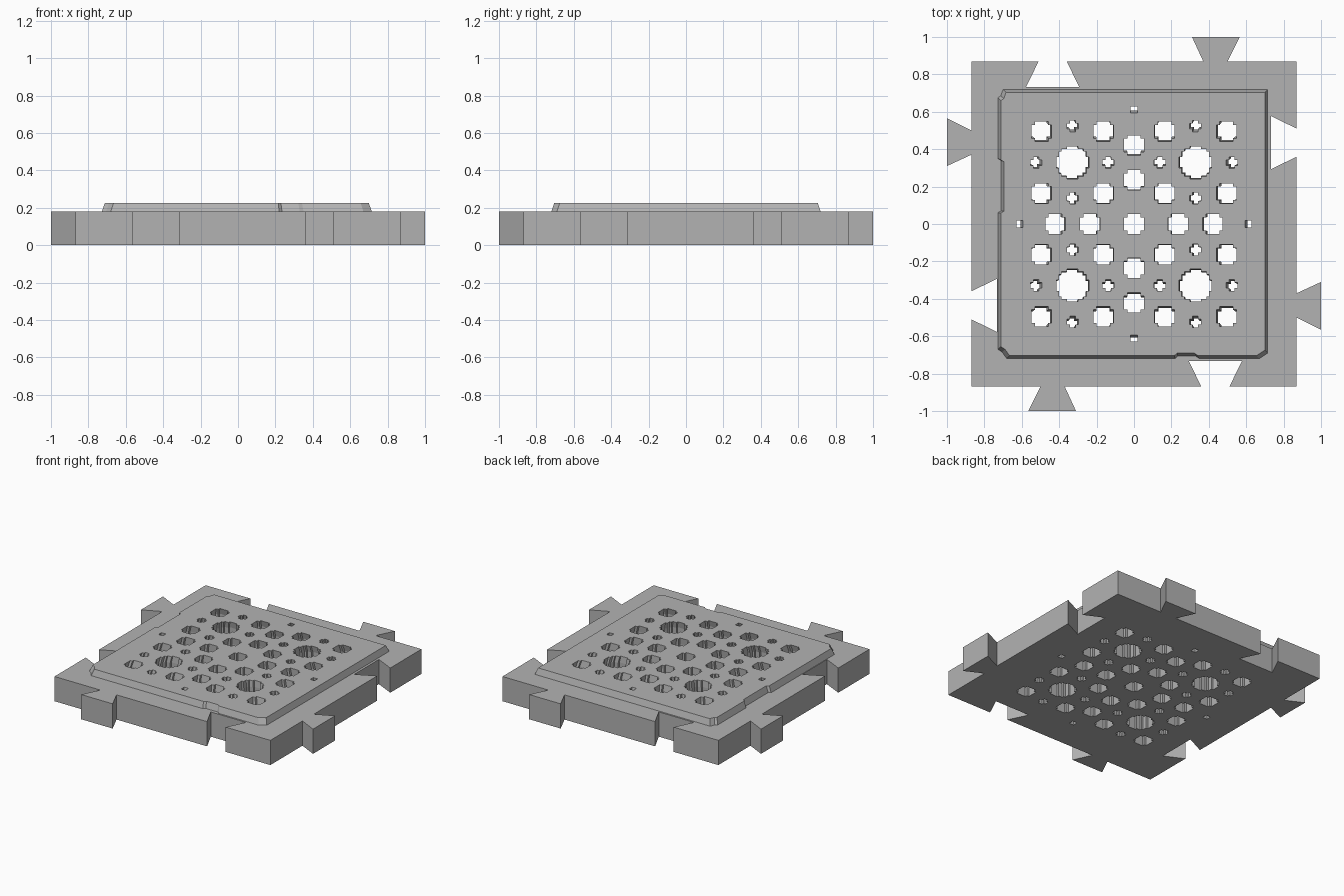
import bpy
import bmesh
import math
from mathutils import Matrix, Vector

cube = bpy.data.objects.get("Cube")
if cube:
    bpy.data.objects.remove(cube)

BASE_TOP, PLATE_TOP = 0.18, 0.225
TAPER = 0.978  # everything above the base narrows towards the centre

grey = bpy.data.materials.new("plain grey")
grey.use_nodes = True
colour = (0.45, 0.45, 0.45, 1)
grey.diffuse_color = colour
grey.node_tree.nodes["Principled BSDF"].inputs["Base Color"].default_value = colour


def add_loft(bm, outline, levels):
    """Close a solid through copies of an outline, one per (height, scale)."""
    rings = [[bm.verts.new((x * s, y * s, z)) for x, y in outline] for z, s in levels]
    n = len(outline)
    bm.faces.new(rings[0][::-1])
    bm.faces.new(rings[-1])
    for low, high in zip(rings, rings[1:]):
        for i in range(n):
            j = (i + 1) % n
            bm.faces.new((low[i], low[j], high[j], high[i]))


def make_object(name, bm):
    bmesh.ops.recalc_face_normals(bm, faces=bm.faces)
    mesh = bpy.data.meshes.new(name)
    bm.to_mesh(mesh)
    bm.free()
    mesh.materials.append(grey)
    obj = bpy.data.objects.new(name, mesh)
    bpy.context.collection.objects.link(obj)
    return obj


def boolean(target, cutter, operation):
    bpy.context.view_layer.objects.active = target
    mod = target.modifiers.new(operation.lower(), "BOOLEAN")
    mod.object, mod.operation, mod.solver = cutter, operation, "EXACT"
    bpy.ops.object.modifier_apply(modifier=mod.name)
    bpy.data.objects.remove(cutter)


def stepped_circle(radius, steps):
    """Circle drawn with square stair steps."""
    quarter = []
    for j in range(steps):
        w = round(math.sqrt(steps ** 2 - (j + 0.5) ** 2))
        if quarter and quarter[-1][0] == w:
            quarter[-1] = (w, j + 1)
        else:
            if quarter:
                quarter.append((w, j))
            quarter.append((w, j + 1))
    points = []
    for turn in range(4):
        for x, y in quarter:
            for _ in range(turn):
                x, y = -y, x
            points.append((x * radius / steps, y * radius / steps))
    return points


# Interlocking base: one side with a dovetail tab and socket, turned four times
side = [(-0.87, -0.87), (-0.5, -0.87), (-0.565, -1), (-0.31, -1), (-0.37, -0.87),
        (0.36, -0.87), (0.293, -0.732), (0.577, -0.732), (0.51, -0.87)]
outline = []
for turn in range(4):
    spin = Matrix.Rotation(turn * math.pi / 2, 2)
    outline += [tuple(spin @ Vector(p)) for p in side]
bm = bmesh.new()
add_loft(bm, outline, [(0, 1), (BASE_TOP, 1)])
tile = make_object("interlocking_tile", bm)

# Raised plate with bevelled rim and small notches
rim = [(-0.68, -0.72), (0.22, -0.72), (0.235, -0.706), (0.33, -0.706), (0.35, -0.72),
       (0.67, -0.72), (0.715, -0.69), (0.715, 0.72), (-0.7, 0.72), (-0.712, 0.685),
       (-0.728, 0.675), (-0.728, 0.35), (-0.711, 0.34), (-0.711, 0.07), (-0.728, 0.06),
       (-0.728, -0.67), (-0.705, -0.685)]
bm = bmesh.new()
add_loft(bm, rim, [(0.1, 1), (BASE_TOP, 1), (PLATE_TOP, TAPER)])
boolean(tile, make_object("raised_plate", bm), "UNION")

# Drain holes, grouped by size and repeated symmetrically
hole_groups = [
    (0.09, 6, [(0.335, 0.335)]),
    (0.055, 3, [(0.167, 0.167), (0.167, 0.505), (0.505, 0.167), (0.505, 0.505),
                (0, 0), (0.24, 0), (0.43, 0), (0, 0.24), (0, 0.43)]),
    (0.031, 2, [(0.335, 0.14), (0.335, 0.535), (0.14, 0.335), (0.535, 0.335)]),
    (0.018, 1, [(0.625, 0), (0, 0.625)]),
]
bm = bmesh.new()
for radius, steps, centres in hole_groups:
    shape = stepped_circle(radius, steps)
    mirrored = {(sx * x + 0.0, sy * y + 0.0) for x, y in centres
                for sx in (1, -1) for sy in (1, -1)}
    for cx, cy in sorted(mirrored):
        hole = [(cx + x, cy + y) for x, y in shape]
        add_loft(bm, hole, [(-0.1, 1), (BASE_TOP, 1), (PLATE_TOP, TAPER),
                            (PLATE_TOP + 0.1, TAPER)])
boolean(tile, make_object("hole_cutter", bm), "DIFFERENCE")
